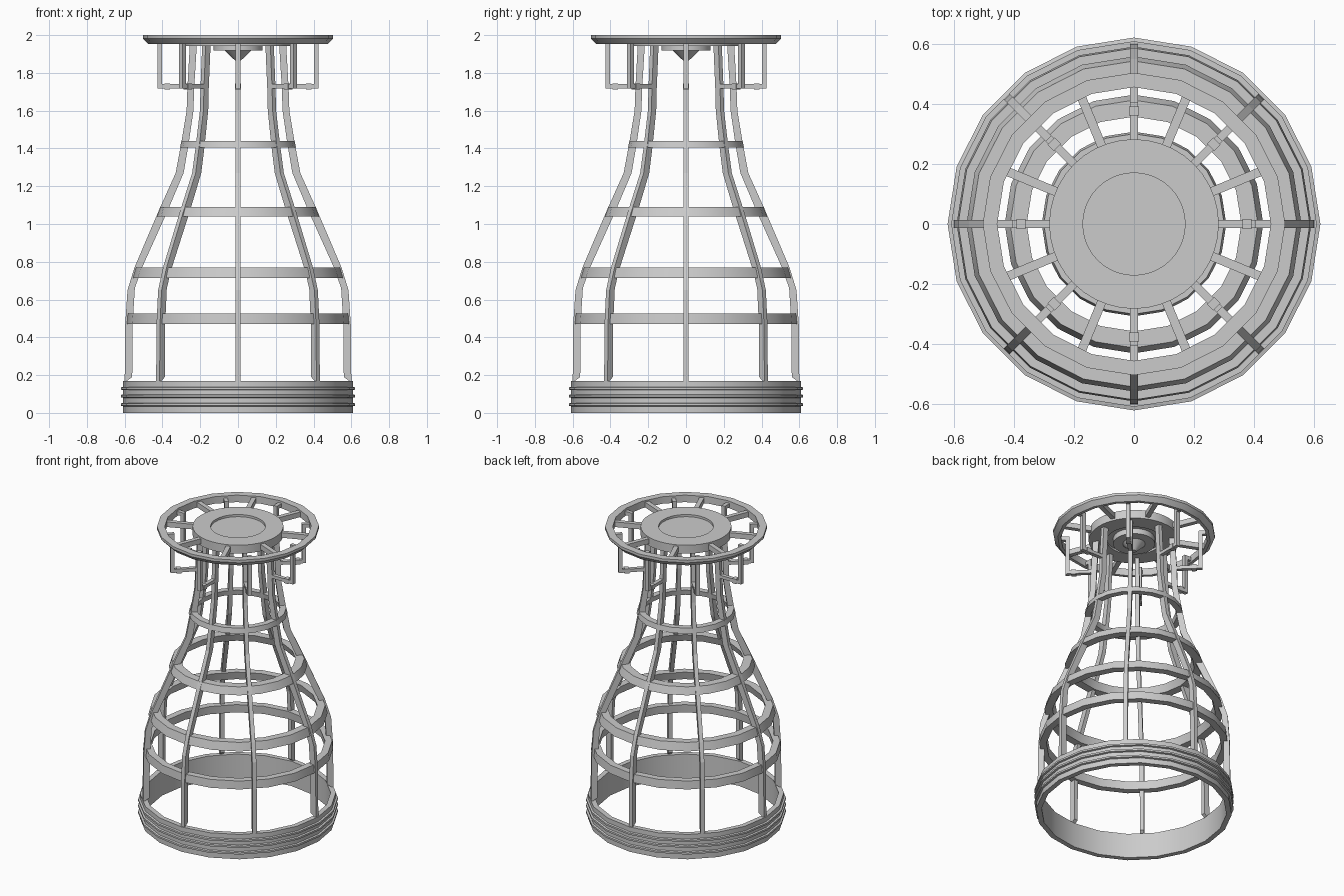
import bpy, bmesh
from math import cos, sin, pi, radians

if "Cube" in bpy.data.objects:
    bpy.data.objects.remove(bpy.data.objects["Cube"])


def finish(name, bm, smooth=False):
    bmesh.ops.recalc_face_normals(bm, faces=bm.faces)
    me = bpy.data.meshes.new(name)
    bm.to_mesh(me)
    bm.free()
    ob = bpy.data.objects.new(name, me)
    bpy.context.collection.objects.link(ob)
    if smooth:
        bpy.ops.object.select_all(action='DESELECT')
        ob.select_set(True)
        bpy.context.view_layer.objects.active = ob
        bpy.ops.object.shade_smooth_by_angle(angle=radians(25))
    return ob


def lathe(name, profile, sides=20, closed=True):
    """Revolve (radius, z) points around z; open profiles get capped ends."""
    bm = bmesh.new()
    rings = [[bm.verts.new((r * cos(2 * pi * i / sides), r * sin(2 * pi * i / sides), z))
              for i in range(sides)] for r, z in profile]
    n = len(rings)
    for k in range(n if closed else n - 1):
        a, b = rings[k], rings[(k + 1) % n]
        for i in range(sides):
            j = (i + 1) % sides
            bm.faces.new((a[i], a[j], b[j], b[i]))
    if not closed:
        bm.faces.new(rings[0])
        bm.faces.new(rings[-1])
    return finish(name, bm, True)


def radial_strips(name, outer, inner, width, count=8, offset=0.0):
    """Bars lying in radial planes, bounded by two (radius, z) paths."""
    bm = bmesh.new()
    for c in range(count):
        a = offset + 2 * pi * c / count
        ca, sa, h = cos(a), sin(a), width / 2
        secs = [[bm.verts.new((r * ca - t * sa, r * sa + t * ca, z))
                 for (r, z), t in ((o, -h), (o, h), (i, h), (i, -h))]
                for o, i in zip(outer, inner)]
        for s, t in zip(secs, secs[1:]):
            for k in range(4):
                m = (k + 1) % 4
                bm.faces.new((s[k], s[m], t[m], t[k]))
        bm.faces.new(secs[0])
        bm.faces.new(secs[-1])
    return finish(name, bm)


# Ridged base collar
collar = [(0.575, 0.17), (0.575, 0.0), (0.608, 0.0)]
for z in (0.035, 0.08, 0.12):
    collar += [(0.608, z), (0.62, z + 0.003), (0.62, z + 0.015), (0.608, z + 0.018)]
collar += [(0.608, 0.17)]
lathe("base_collar", collar)

# Eight curved ribs
radial_strips("ribs",
              [(.60, .16), (.597, .47), (.585, .65), (.548, .77), (.42, 1.07),
               (.33, 1.27), (.302, 1.42), (.272, 1.6), (.268, 1.72), (.255, 1.95)],
              [(.56, .19), (.558, .47), (.546, .66), (.51, .765), (.377, 1.06),
               (.288, 1.27), (.262, 1.42), (.236, 1.6), (.232, 1.72), (.218, 1.95)],
              0.026)

# Hoops following the slope of the ribs: z bottom, z top, radius bottom, radius top, depth
for n, (z0, z1, r0, r1, d) in enumerate([(.47, .525, .59, .585, .045), (.715, .77, .557, .542, .05),
                                         (1.04, 1.09, .43, .412, .055), (1.405, 1.44, .307, .3, .04)]):
    lathe(f"hoop_{n + 1}", [(r0, z0), (r1, z1), (r1 - d, z1), (r0 - d, z0)])

# Top rim
lathe("top_rim", [(.455, 2.0), (.503, 2.0), (.503, 1.982), (.475, 1.952), (.455, 1.952)])

# Hub with shallow recess on top, plate and cone below
lathe("hub", [(.17, 1.985), (.17, 2.0), (.282, 2.0), (.282, 1.942), (.17, 1.942), (.17, 1.955)], 40, False)
lathe("hub_plate", [(.13, 1.96), (.13, 1.918), (.07, 1.918), (.015, 1.865)], 32, False)

# Spokes between hub and rim
radial_strips("spokes", [(.27, 1.99), (.465, 1.99)], [(.27, 1.955), (.465, 1.955)], 0.03, 8, pi / 8)

# Brackets hanging from the rim and returning to the ribs
radial_strips("brackets",
              [(.465, 1.985), (.402, 1.985), (.402, 1.74), (.25, 1.74)][::-1],
              [(.465, 1.96), (.427, 1.96), (.427, 1.718), (.25, 1.718)][::-1], 0.026)
radial_strips("bracket_collars", [(.36, 1.745), (.39, 1.745)], [(.36, 1.713), (.39, 1.713)], 0.034)
